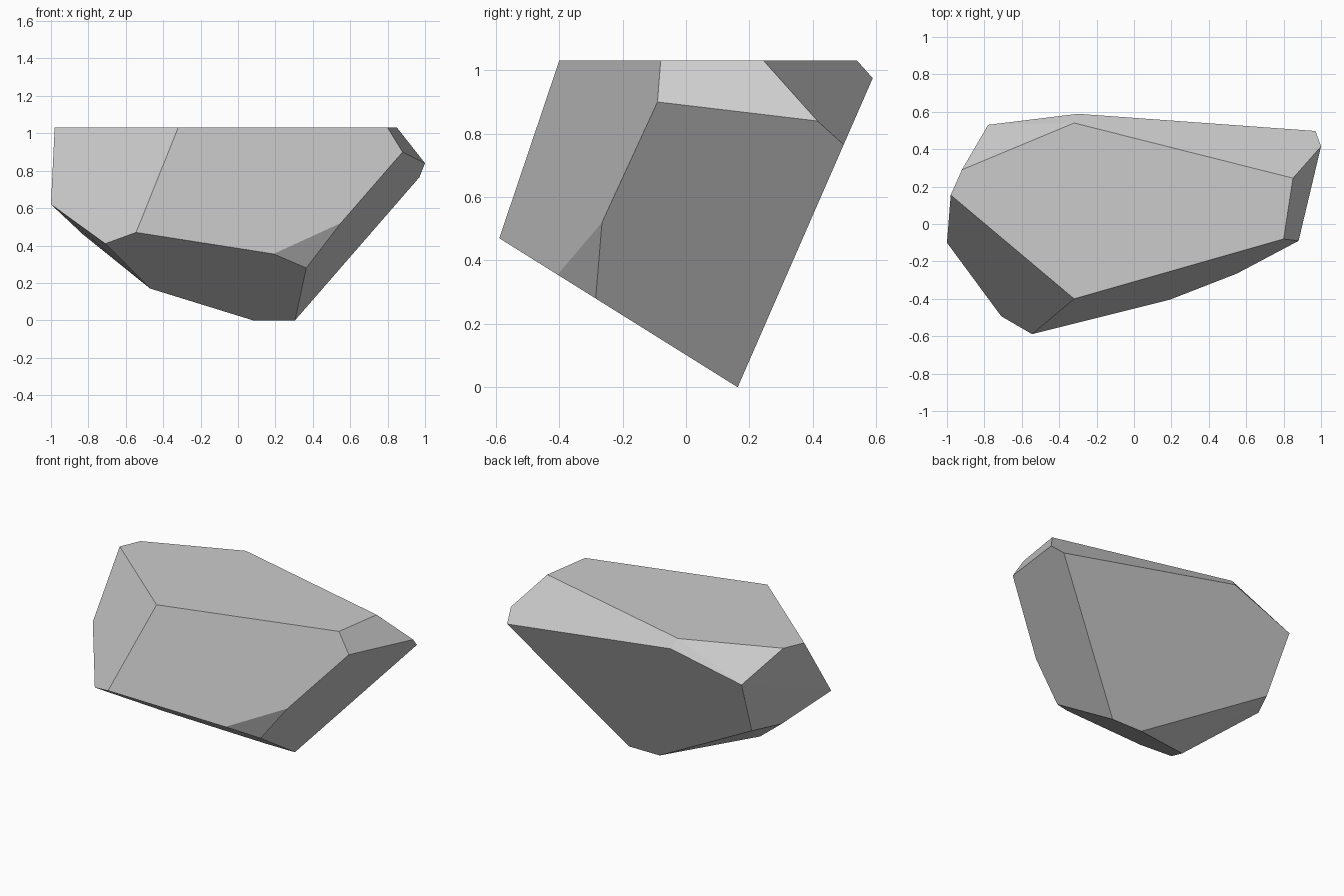
import bpy
import bmesh
import math

cube = bpy.data.objects.get("Cube")
if cube:
    bpy.data.objects.remove(cube, do_unlink=True)

# Plain stone colour
stone = bpy.data.materials.new("stone_grey")
stone.use_nodes = True
grey = (0.6, 0.6, 0.6, 1.0)
stone.diffuse_color = grey
stone.node_tree.nodes["Principled BSDF"].inputs["Base Color"].default_value = grey

# The two big undersides slope away from a ridge along the ground
RIDGE_Y = 0.163


def on_front_underside(x, z):
    return (x, RIDGE_Y - 1.6 * z, z)


def on_back_underside(x, z):
    return (x, RIDGE_Y + 0.437 * z, z)


# Corners of the flat top
TOP_Z = 1.03
top_outline = [(-0.98, 0.155), (-0.92, 0.29), (-0.32, 0.54),
               (0.85, 0.245), (0.80, -0.08), (-0.32, -0.40)]
corners = [(x, y, TOP_Z) for x, y in top_outline]

# Corners of the front and back undersides, given as x and height
corners += [on_front_underside(x, z) for x, z in (
    (0.08, 0), (0.305, 0), (0.365, 0.28), (0.19, 0.355),
    (-0.545, 0.47), (-0.71, 0.41), (-0.47, 0.17))]
corners += [on_back_underside(x, z) for x, z in (
    (0.97, 0.765), (-0.30, 0.975), (-0.78, 0.84), (-0.74, 0.46))]

# Free corners around both ends
corners += [(-1.0, -0.10, 0.62), (-0.83, 0.18, 0.46),
            (0.55, -0.265, 0.52), (0.88, -0.09, 0.90), (1.0, 0.415, 0.84)]

# Wrap the corners in a convex shell and merge coplanar triangles
bm = bmesh.new()
for co in corners:
    bm.verts.new(co)
bmesh.ops.convex_hull(bm, input=bm.verts[:])
bmesh.ops.dissolve_limit(bm, angle_limit=math.radians(4),
                         verts=bm.verts[:], edges=bm.edges[:])
bmesh.ops.recalc_face_normals(bm, faces=bm.faces[:])

mesh = bpy.data.meshes.new("faceted_rock")
bm.to_mesh(mesh)
bm.free()
mesh.materials.append(stone)
rock = bpy.data.objects.new("faceted_rock", mesh)
bpy.context.collection.objects.link(rock)
